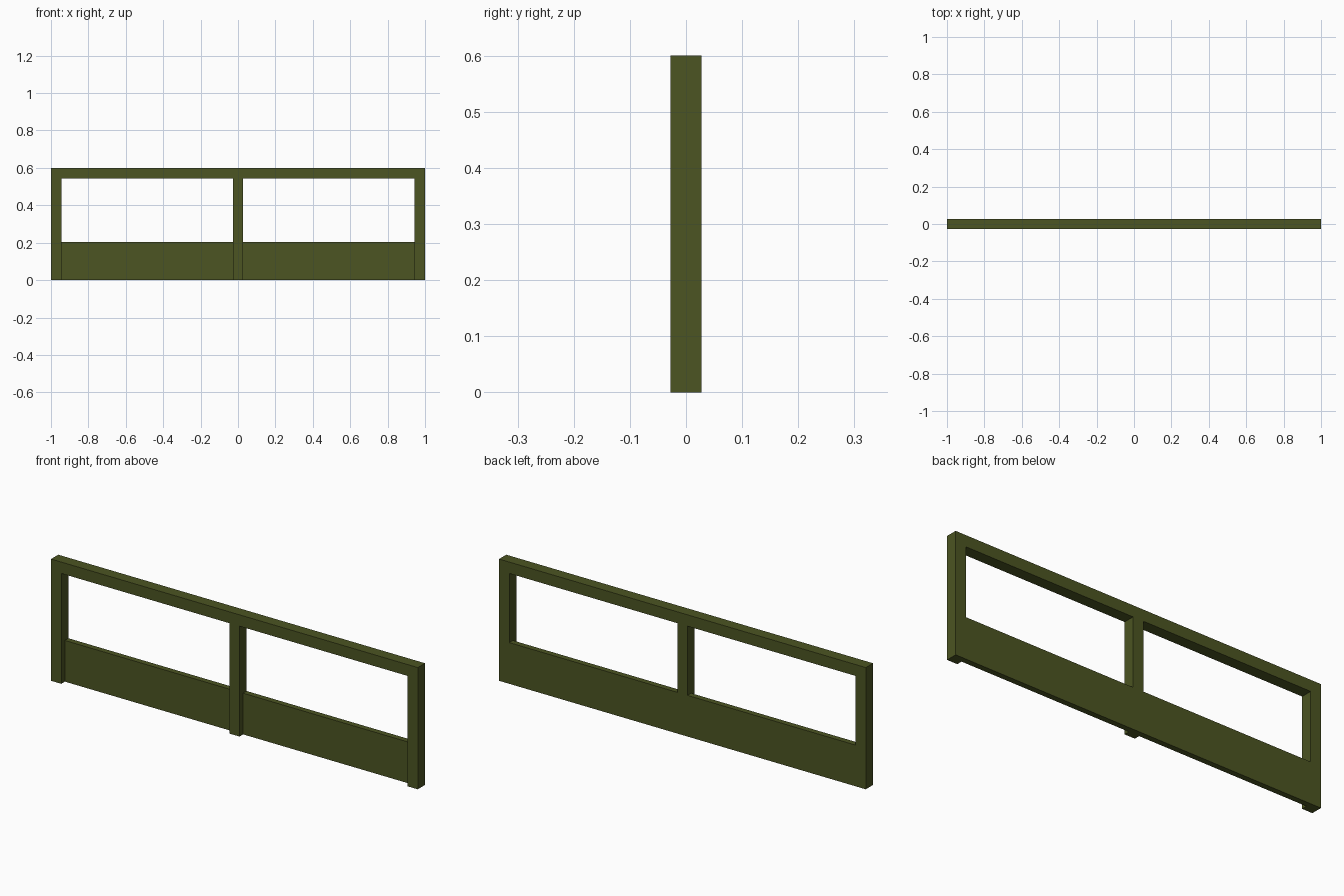
import bpy, bmesh

if "Cube" in bpy.data.objects:
    bpy.data.objects.remove(bpy.data.objects["Cube"])

# Overall dimensions
W, H, T = 1.0, 0.6, 0.028      # half width, height, half thickness
BAR = 0.056                    # width of posts and rail
PANEL_H = 0.203

olive = bpy.data.materials.new("olive_green")
olive.diffuse_color = (0.072, 0.090, 0.016, 1)
olive.use_nodes = True
olive.node_tree.nodes["Principled BSDF"].inputs["Base Color"].default_value = olive.diffuse_color


def extrude_outline(name, outline, y0, y1):
    """Solid made from an x-z outline extruded along y."""
    bm = bmesh.new()
    face = bm.faces.new([bm.verts.new((x, y0, z)) for x, z in outline])
    ext = bmesh.ops.extrude_face_region(bm, geom=[face])
    moved = [v for v in ext["geom"] if isinstance(v, bmesh.types.BMVert)]
    bmesh.ops.translate(bm, verts=moved, vec=(0, y1 - y0, 0))
    bmesh.ops.recalc_face_normals(bm, faces=bm.faces)
    mesh = bpy.data.meshes.new(name)
    bm.to_mesh(mesh)
    bm.free()
    mesh.materials.append(olive)
    obj = bpy.data.objects.new(name, mesh)
    bpy.context.collection.objects.link(obj)
    return obj


# Frame: three posts joined by a top rail
inner, mid, under = W - BAR, BAR / 2, H - BAR
half = [(mid, 0), (mid, under), (inner, under), (inner, 0), (W, 0), (W, H)]
outline = half + [(-x, z) for x, z in reversed(half)]
extrude_outline("frame", outline, -T, T)

# Lower panels: flush with the back, recessed at the front
for side, sign in (("left", -1), ("right", 1)):
    a, b = sign * mid, sign * inner
    extrude_outline(side + "_panel",
                    [(a, 0), (b, 0), (b, PANEL_H), (a, PANEL_H)], 0, T)
